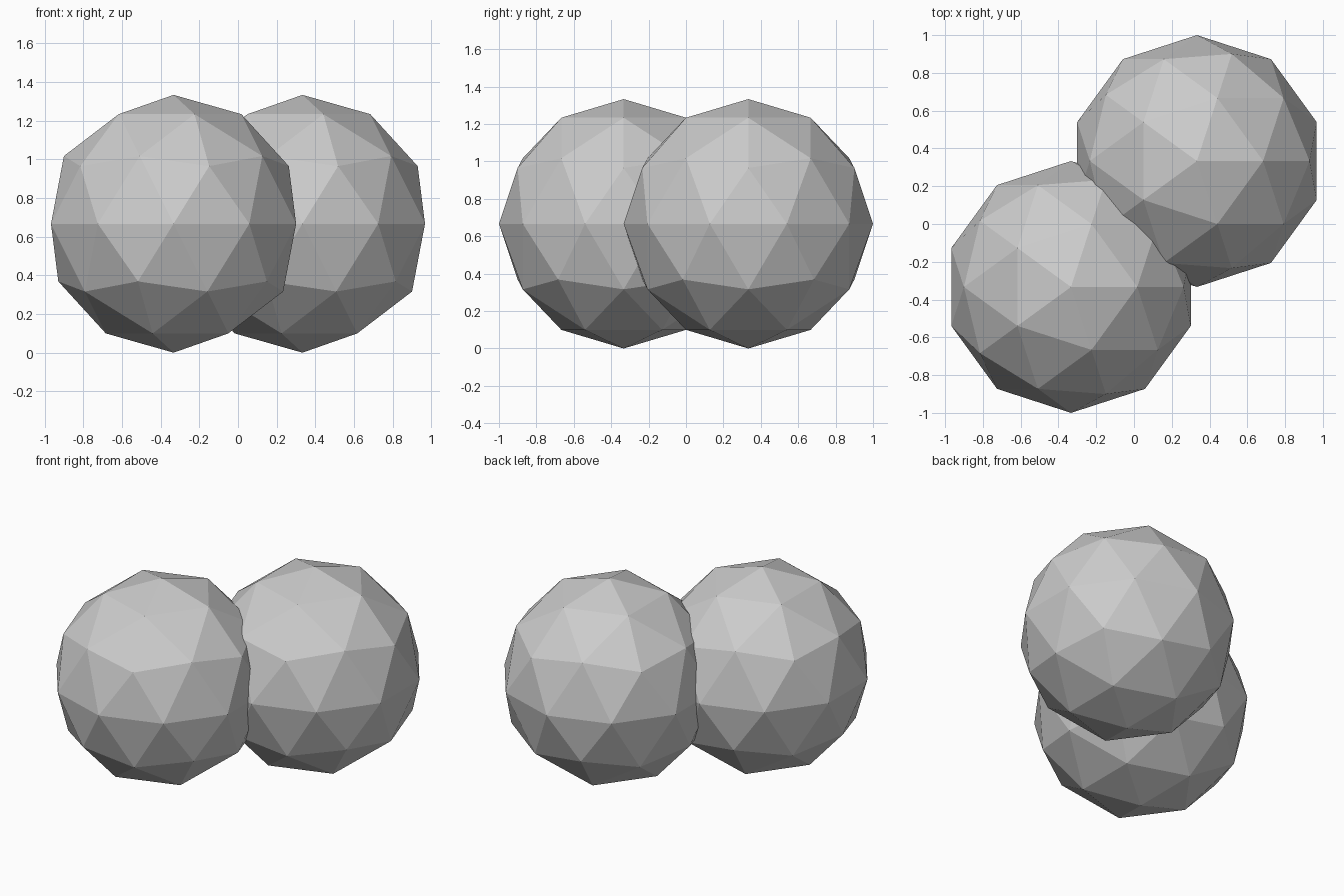
import bpy

cube = bpy.data.objects.get("Cube")
if cube:
    bpy.data.objects.remove(cube, do_unlink=True)

# Single plain grey material
GREY = (0.6, 0.6, 0.6, 1.0)
grey = bpy.data.materials.new("light grey")
grey.use_nodes = True
grey.diffuse_color = GREY
for node in grey.node_tree.nodes:
    if node.type == 'BSDF_PRINCIPLED':
        node.inputs["Base Color"].default_value = GREY

RADIUS = 2 / 3
OFFSET = RADIUS / 2


def faceted_ball(name, side):
    """Low-poly ball, shifted diagonally and resting on the ground."""
    bpy.ops.mesh.primitive_ico_sphere_add(
        subdivisions=2, radius=RADIUS,
        location=(side * OFFSET, side * OFFSET, RADIUS))
    ball = bpy.context.object
    ball.name = name
    ball.data.materials.append(grey)
    bpy.ops.object.shade_flat()


# Two overlapping balls on the diagonal
faceted_ball("front_right_ball", -1)
faceted_ball("back_left_ball", 1)
